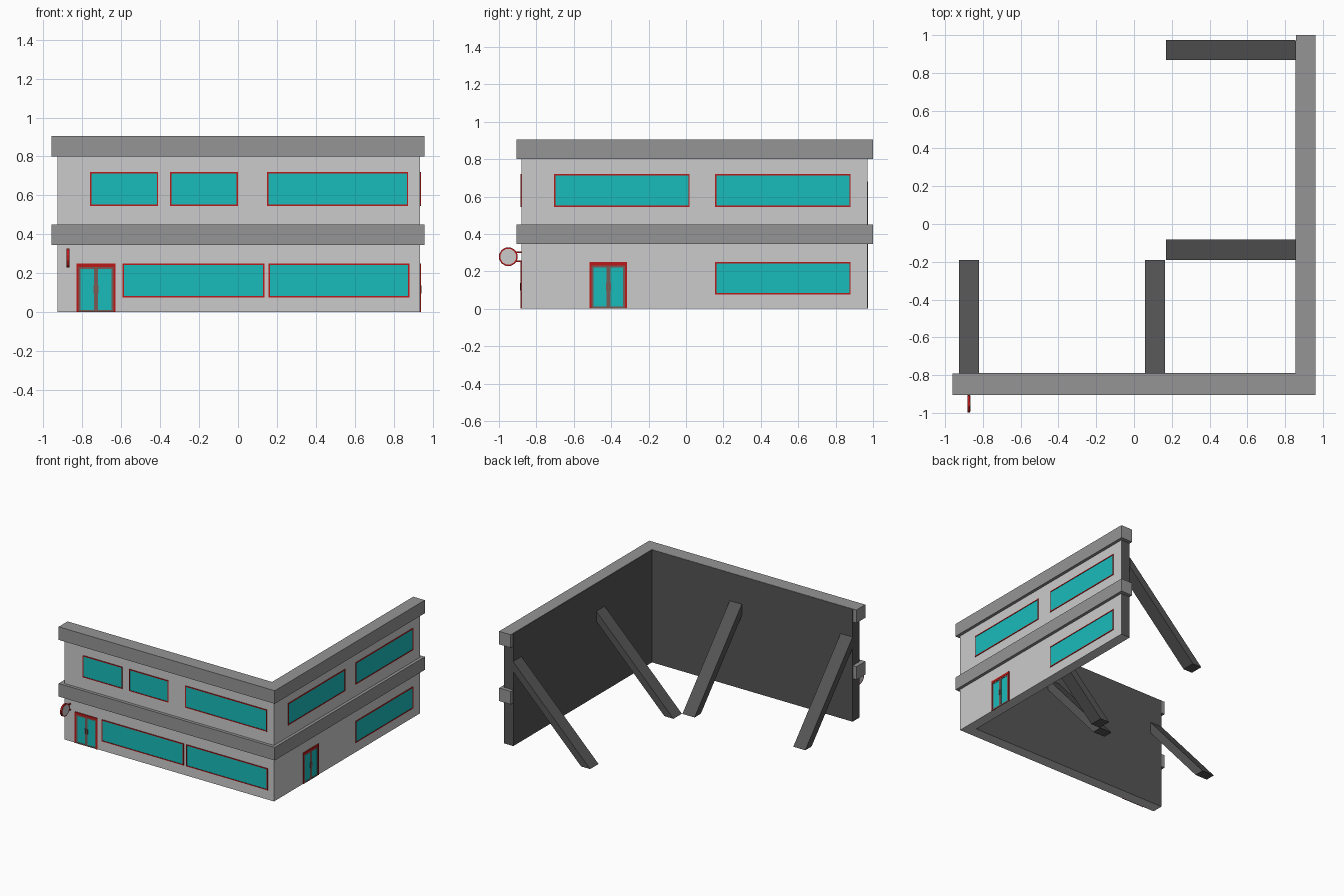
import bpy, bmesh, math
from mathutils import Matrix, Vector

if "Cube" in bpy.data.objects:
    bpy.data.objects.remove(bpy.data.objects["Cube"])


def material(name, r, g, b):
    m = bpy.data.materials.new(name)
    m.diffuse_color = (r, g, b, 1)
    m.use_nodes = True
    m.node_tree.nodes["Principled BSDF"].inputs["Base Color"].default_value = m.diffuse_color
    return m


LIGHT = material("light_wall", 0.8, 0.8, 0.8)
GREY = material("trim_grey", 0.3, 0.3, 0.3)
DARK = material("dark_backing", 0.09, 0.09, 0.09)
RED = material("frame_red", 0.5, 0.01, 0.01)
TEAL = material("glass_teal", 0.01, 0.5, 0.5)
BROWN = material("door_leaf", 0.2, 0.1, 0.09)


def finish(bm, name, *mats):
    bmesh.ops.recalc_face_normals(bm, faces=bm.faces)
    me = bpy.data.meshes.new(name)
    bm.to_mesh(me)
    bm.free()
    for m in mats:
        me.materials.append(m)
    ob = bpy.data.objects.new(name, me)
    bpy.context.collection.objects.link(ob)
    return ob


def prism(name, points, offset, *mats):
    bm = bmesh.new()
    f = bm.faces.new([bm.verts.new(p) for p in points])
    ext = bmesh.ops.extrude_face_region(bm, geom=[f])["geom"]
    bmesh.ops.translate(bm, vec=Vector(offset),
                        verts=[v for v in ext if isinstance(v, bmesh.types.BMVert)])
    # extrude_face_region may keep or remove the base face; ensure it is closed
    bmesh.ops.holes_fill(bm, edges=[e for e in bm.edges if e.is_boundary], sides=0)
    return finish(bm, name, *mats)


def l_shape(name, left, front, right, back, inner_x, inner_y, z0, z1, *mats):
    pts = [(left, front), (right, front), (right, back),
           (inner_x, back), (inner_x, inner_y), (left, inner_y)]
    return prism(name, [(x, y, z0) for x, y in pts], (0, 0, z1 - z0), *mats)


# Two-winged facade wall: light outside, dark behind
wall = l_shape("facade_wall", -0.927, -0.88, 0.936, 0.97, 0.855, -0.79, 0, 0.903, LIGHT, DARK)
for p in wall.data.polygons:
    n = p.normal
    p.material_index = int(n.x < -0.5 or n.y > 0.5 or n.z > 0.5)

# Projecting horizontal bands
for name, z0, z1 in (("middle_band", 0.345, 0.45), ("roof_band", 0.80, 0.905)):
    l_shape(name, -0.96, -0.905, 0.96, 1.0, 0.857, -0.792, z0, z1, GREY)


# Boxes laid on a facade: u along it, z up, d outward from it
def facade_boxes(name, side, boxes, mat):
    bm = bmesh.new()
    for u0, u1, z0, z1, d0, d1 in boxes:
        if side == "front":
            c = ((u0 + u1) / 2, -0.88 - (d0 + d1) / 2, (z0 + z1) / 2)
            s = (u1 - u0, d1 - d0, z1 - z0)
        else:
            c = (0.936 + (d0 + d1) / 2, (u0 + u1) / 2, (z0 + z1) / 2)
            s = (d1 - d0, u1 - u0, z1 - z0)
        bmesh.ops.create_cube(bm, size=1, matrix=Matrix.Translation(c) @ Matrix.Diagonal((*s, 1)))
    return finish(bm, name, mat)


def border(u0, u1, z0, z1, w, d):
    return [(u0, u0 + w, z0, z1, -0.005, d), (u1 - w, u1, z0, z1, -0.005, d),
            (u0 + w, u1 - w, z0, z0 + w, -0.005, d), (u0 + w, u1 - w, z1 - w, z1, -0.005, d)]


# Windows
HIGH, LOW = (0.545, 0.72), (0.076, 0.25)
windows = [("front", -0.76, -0.41, HIGH), ("front", -0.35, 0.0, HIGH), ("front", 0.15, 0.875, HIGH),
           ("front", -0.593, 0.135, LOW), ("front", 0.157, 0.882, LOW),
           ("right", -0.705, 0.02, HIGH), ("right", 0.155, 0.88, HIGH), ("right", 0.155, 0.88, LOW)]
for i, (side, u0, u1, (z0, z1)) in enumerate(windows, 1):
    facade_boxes(f"{side}_window_frame_{i}", side, border(u0, u1, z0, z1, 0.007, 0.005), RED)
    facade_boxes(f"{side}_window_glass_{i}", side,
                 [(u0 + 0.007, u1 - 0.007, z0 + 0.007, z1 - 0.007, -0.005, 0.002)], TEAL)

# Double doors
for side, c in (("front", -0.73), ("right", -0.415)):
    frame = [(c - 0.1, c - 0.09, 0, 0.25, -0.005, 0.006), (c + 0.09, c + 0.1, 0, 0.25, -0.005, 0.006),
             (c - 0.09, c + 0.09, 0.232, 0.25, -0.005, 0.006)]
    facade_boxes(f"{side}_door_frame", side, frame, RED)
    leaves = border(c - 0.09, c, 0, 0.232, 0.011, 0.004) + border(c, c + 0.09, 0, 0.232, 0.011, 0.004)
    facade_boxes(f"{side}_door_leaves", side, leaves, BROWN)
    facade_boxes(f"{side}_door_glass", side, [(c - 0.08, c - 0.01, 0.01, 0.222, -0.005, 0.002),
                                              (c + 0.01, c + 0.08, 0.01, 0.222, -0.005, 0.002)], TEAL)
    facade_boxes(f"{side}_door_handles", side, [(c - 0.014, c - 0.002, 0.097, 0.137, 0, 0.007),
                                                (c + 0.002, c + 0.014, 0.097, 0.137, 0, 0.007)], BROWN)


# Round hanging sign on two brackets
def sign_disc(name, radius, width, mat):
    bm = bmesh.new()
    m = (Matrix.Translation((-0.874, -0.95, 0.278)) @ Matrix.Rotation(math.pi / 2, 4, 'Y')
         @ Matrix.Rotation(math.pi / 12, 4, 'Z'))
    bmesh.ops.create_cone(bm, cap_ends=True, segments=12, radius1=radius, radius2=radius,
                          depth=width, matrix=m)
    return finish(bm, name, mat)


sign_disc("sign_rim", 0.051, 0.014, RED)
sign_disc("sign_face", 0.043, 0.017, LIGHT)
facade_boxes("sign_brackets", "front", [(-0.879, -0.869, z - 0.004, z + 0.004, -0.005, 0.035)
                                        for z in (0.255, 0.301)], RED)

# Diagonal props behind the wings: distance from wall, height
for i, (x0, x1) in enumerate(((-0.927, -0.82), (0.057, 0.165)), 1):
    prof = [(0, 0.68), (0.6, 0), (0.52, 0), (0, 0.59)]
    prism(f"front_wing_prop_{i}", [(x0, -0.79 + d, z) for d, z in prof], (x1 - x0, 0, 0), DARK)
for i, (y0, y1) in enumerate(((-0.19, -0.083), (0.867, 0.974)), 1):
    prof = [(0, 0.68), (0.685, 0), (0.605, 0), (0, 0.60)]
    prism(f"right_wing_prop_{i}", [(0.855 - d, y0, z) for d, z in prof], (0, y1 - y0, 0), DARK)
